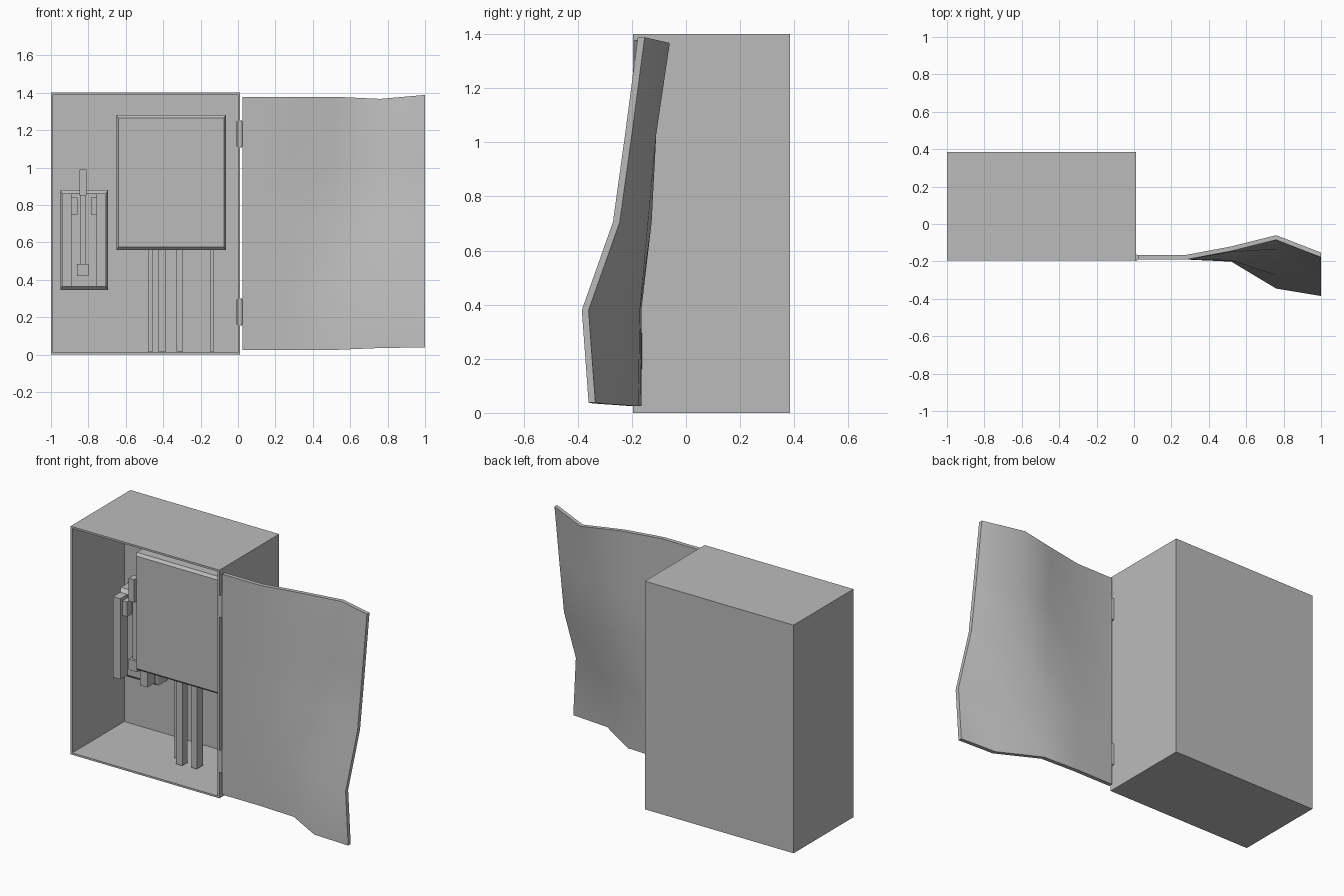
import bpy
import bmesh
import math
from mathutils import Vector

if "Cube" in bpy.data.objects:
    bpy.data.objects.remove(bpy.data.objects["Cube"], do_unlink=True)

# One painted metal for every part
metal = bpy.data.materials.new("grey_metal")
metal.use_nodes = True
GREY = (0.5, 0.5, 0.5, 1.0)
metal.diffuse_color = GREY
metal.node_tree.nodes["Principled BSDF"].inputs["Base Color"].default_value = GREY


def finish(bm, name, smooth=False):
    bmesh.ops.recalc_face_normals(bm, faces=bm.faces)
    mesh = bpy.data.meshes.new(name)
    bm.to_mesh(mesh)
    bm.free()
    mesh.materials.append(metal)
    if smooth:
        mesh.polygons.foreach_set("use_smooth", [True] * len(mesh.polygons))
        mesh.set_sharp_from_angle(angle=math.radians(40))
    obj = bpy.data.objects.new(name, mesh)
    bpy.context.collection.objects.link(obj)
    return obj


def box_mesh(x, y, z):
    bm = bmesh.new()
    bmesh.ops.create_cube(bm, size=1)
    for v in bm.verts:
        v.co = Vector([r[0] if c < 0 else r[1] for c, r in zip(v.co, (x, y, z))])
    bm.normal_update()
    return bm


def box(name, x, y, z, taper=None):
    """Box; taper = (x, y, z) chamfer around the front face."""
    bm = box_mesh(x, y, z)
    if taper:
        front = min(bm.faces, key=lambda f: f.calc_center_median().y)
        face = bmesh.ops.extrude_discrete_faces(bm, faces=[front])["faces"][0]
        mid = face.calc_center_median()
        for v in face.verts:
            v.co.x -= math.copysign(taper[0], v.co.x - mid.x)
            v.co.z -= math.copysign(taper[2], v.co.z - mid.z)
            v.co.y -= taper[1]
    return finish(bm, name)


# Cabinet shell, open at the front
bm = box_mesh((-1, 0.01), (-0.195, 0.385), (0, 1.4))
front = min(bm.faces, key=lambda f: f.calc_center_median().y)
bmesh.ops.inset_individual(bm, faces=[front], thickness=0.016)
floor = bmesh.ops.extrude_discrete_faces(bm, faces=[front])["faces"][0]
bmesh.ops.translate(bm, verts=floor.verts, vec=(0, 0.505, 0))
finish(bm, "cabinet")

# Large equipment cover with a chamfered front
box("equipment_cover", (-0.65, -0.065), (-0.055, 0.31), (0.56, 1.28), (0.01, 0.015, 0.015))

# Conduits running from the cover to the floor
for i, (x0, x1, y0, y1) in enumerate([(-0.48, -0.455, 0.07, 0.1), (-0.428, -0.385, 0.01, 0.06),
                                      (-0.33, -0.294, 0.02, 0.08), (-0.15, -0.128, 0.03, 0.06)]):
    box(f"conduit_{i + 1}", (x0, x1), (y0, y1), (0.016, 0.57))

# Knife switch: base, side rails, clips, blade, lever and pivot
box("switch_base", (-0.95, -0.695), (0.22, 0.31), (0.345, 0.88), (0.01, 0.02, 0.02))
for side, sign in (("left", 1), ("right", -1)):
    def span(a, b):
        return tuple(sorted((-0.823 + sign * a, -0.823 + sign * b)))
    box(f"switch_rail_{side}", span(0.067, 0.117), (0.13, 0.21), (0.365, 0.86))
    box(f"switch_clip_{side}", span(0.036, 0.068), (0.15, 0.21), (0.75, 0.84))
box("switch_blade", (-0.842, -0.815), (0.18, 0.205), (0.47, 0.87))
box("switch_lever", (-0.847, -0.811), (0.15, 0.2), (0.85, 0.99))
box("switch_pivot", (-0.86, -0.8), (0.165, 0.21), (0.42, 0.485))

# Hinges
for name, z in (("lower_hinge", 0.228), ("upper_hinge", 1.18)):
    bm = bmesh.new()
    bmesh.ops.create_cone(bm, cap_ends=True, segments=16, radius1=0.017, radius2=0.017, depth=0.145)
    caps = [e for e in bm.edges if abs(e.verts[0].co.z - e.verts[1].co.z) < 0.001]
    bmesh.ops.bevel(bm, geom=caps, offset=0.006, segments=2, affect='EDGES')
    bmesh.ops.translate(bm, verts=bm.verts, vec=(0.01, -0.18, z))
    finish(bm, name, smooth=True)

# Bent door: columns of (x, bottom, top, back depth at each height)
columns = [
    (0.025, 0.025, 1.378, (-0.165, -0.165, -0.165, -0.165, -0.165)),
    (0.28, 0.025, 1.378, (-0.165, -0.165, -0.165, -0.165, -0.165)),
    (0.52, 0.025, 1.378, (-0.176, -0.17, -0.127, -0.125, -0.12)),
    (0.76, 0.035, 1.367, (-0.32, -0.25, -0.14, -0.11, -0.06)),
    (1.0, 0.038, 1.388, (-0.335, -0.36, -0.245, -0.2, -0.153)),
]
bm = bmesh.new()
grid = []
for x, low, high, depths in columns:
    heights = (low, 0.38, 0.705, 1.03, high)
    grid.append([[bm.verts.new((x, y - t, z)) for y, z in zip(depths, heights)] for t in (0, 0.025)])
for a, b in zip(grid, grid[1:]):
    for k in range(4):
        for s in (0, 1):
            bm.faces.new((a[s][k], b[s][k], b[s][k + 1], a[s][k + 1]))
    for k in (0, -1):
        bm.faces.new((a[0][k], b[0][k], b[1][k], a[1][k]))
for col in (grid[0], grid[-1]):
    for k in range(4):
        bm.faces.new((col[0][k], col[0][k + 1], col[1][k + 1], col[1][k]))
finish(bm, "bent_door", smooth=True)
